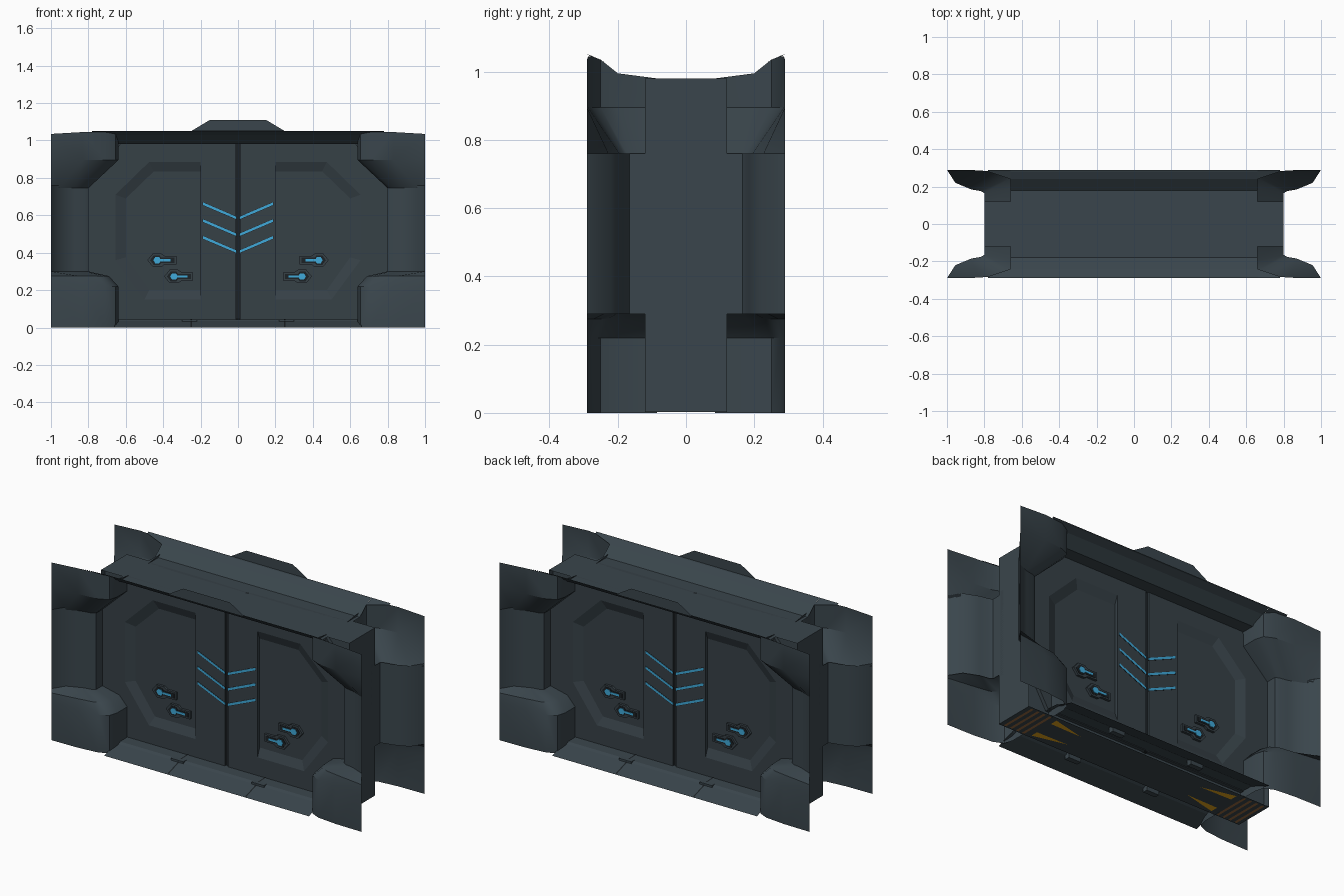
import bpy, bmesh, math

if "Cube" in bpy.data.objects:
    bpy.data.objects.remove(bpy.data.objects["Cube"])


def material(name, rgb):
    m = bpy.data.materials.new(name)
    m.diffuse_color = (*rgb, 1)
    m.use_nodes = True
    m.node_tree.nodes["Principled BSDF"].inputs["Base Color"].default_value = m.diffuse_color
    return m


FRAME = material("slate frame", (.042, .06, .072))
DOOR = material("dark slate door", (.037, .052, .062))
DARK = material("near black seam", (.012, .016, .019))
BLUE = material("blue light", (.05, .4, .7))
GOLD = material("gold marking", (.75, .36, .01))
ORANGE = material("dull orange underside", (.3, .14, .05))


def finish(bm, name, mat, smooth=False):
    """Make the object and mirror it left-right and front-back."""
    me = bpy.data.meshes.new(name)
    bm.to_mesh(me)
    bm.free()
    ob = bpy.data.objects.new(name, me)
    bpy.context.collection.objects.link(ob)
    me.materials.append(mat)
    mod = ob.modifiers.new("mirror", 'MIRROR')
    mod.use_axis = (True, True, False)
    if smooth:
        bpy.ops.object.select_all(action='DESELECT')
        ob.select_set(True)
        bpy.context.view_layer.objects.active = ob
        bpy.ops.object.shade_smooth_by_angle(angle=math.radians(35))
    return ob


def loft(name, rows, mat, closed=False, cap=False, smooth=False):
    """Sheet through matching rows of points, facing the front."""
    bm = bmesh.new()
    vs = [[bm.verts.new(p) for p in r] for r in rows]
    n = len(rows[0])
    for a, b in zip(vs, vs[1:]):
        for i in range(n if closed else n - 1):
            j = (i + 1) % n
            bm.faces.new((a[i], a[j], b[j], b[i]))
    if cap:
        bm.faces.new(vs[-1])
    bmesh.ops.recalc_face_normals(bm, faces=bm.faces)
    bm.normal_update()
    if sum(f.normal.y * f.calc_area() for f in bm.faces) > 0:
        bmesh.ops.reverse_faces(bm, faces=bm.faces)
    return finish(bm, name, mat, smooth)


def prism(name, pts, y0, y1, mat):
    """Front-view outline extruded in depth."""
    bm = bmesh.new()
    a = [bm.verts.new((x, y0, z)) for x, z in pts]
    b = [bm.verts.new((x, y1, z)) for x, z in pts]
    n = len(pts)
    bm.faces.new(a)
    bm.faces.new(b)
    for i in range(n):
        j = (i + 1) % n
        bm.faces.new((a[i], a[j], b[j], b[i]))
    bmesh.ops.recalc_face_normals(bm, faces=bm.faces)
    return finish(bm, name, mat)


def rect(x0, x1, z0, z1):
    return [(x0, z0), (x1, z0), (x1, z1), (x0, z1)]


# Core slab behind the doors
bm = bmesh.new()
bmesh.ops.create_cube(bm, size=1)
for v in bm.verts:
    v.co = (v.co.x * 1.6, v.co.y * .16, .491 + v.co.z * .978)
core = finish(bm, "core_slab", FRAME)
core.modifiers.clear()

# Casing around the slab: sides, top and underside
casing = [(0, .98), (.8, .98), (.8, .002), (0, .002)]
loft("core_casing", [[(x, y, z) for x, z in casing] for y in (-.07, -.12)], FRAME)

# Door leaf: raised rim sloping into a recessed panel
outer = [(.01, .98), (.63, .98), (.8, .78), (.8, .28), (.66, .04), (.01, .04)]
rim = [(.2, .885), (.475, .885), (.655, .71), (.655, .36), (.5, .15), (.2, .15)]
inner = [(.2, .835), (.45, .835), (.6, .69), (.6, .375), (.475, .2), (.2, .2)]
loft("door_leaf", [[(x, y, z) for x, z in ring] for ring, y in
                   ((outer, -.085), (outer, -.106), (rim, -.106), (inner, -.086))],
     DOOR, closed=True, cap=True)
prism("door_seam", rect(0, .011, .04, .98), -.079, -.095, DARK)

# Side wings flaring out to the wall plane
wing = [(.8, -.085), (.8, -.165), (.82, -.176), (.87, -.185), (.955, -.22), (1, -.29)]
loft("side_wing", [[(x, y, z) for x, y in wing] for z in (.29, .76)], FRAME, smooth=True)

# Lower corner bumper with a sloped top
low = [(.64, -.085), (.64, -.2), (.655, -.25), (.71, -.275), (.83, -.287), (1, -.29)]
mid = [(.69, -.085), (.69, -.18), (.71, -.23), (.75, -.255), (.85, -.27), (1, -.29)]
loft("lower_corner", [
    [(x, y, 0) for x, y in low],
    [(x, y, .22) for x, y in low],
    [(x, y, .275) for x, y in mid],
    [(x, y, .3) for x, y in wing]], FRAME, smooth=True)

# Upper corner: underside slopes out, then a front face
high = [(.64, -.085), (.64, -.2), (.655, -.25), (.71, -.275), (.83, -.287), (1, -.29)]
tops = [.98, .995, 1.035, 1.045, 1.045, 1.035]
loft("upper_corner", [
    [(x, y, .745) for x, y in wing],
    [(x, y, .895) for x, y in high],
    [(x, y, z) for (x, y), z in zip(high, tops)]], FRAME, smooth=True)

# Header: soffit flaring up to the wall plane, with a crest plate
header = [(-.08, .98), (-.18, .98), (-.24, 1.03), (-.28, 1.05), (-.29, 1.052)]
loft("header_slope", [[(x, y, z) for y, z in header] for x in (0, .66)], FRAME)
loft("header_end", [[(.66, -.24, 1.03), (.66, -.29, 1.052)],
                    [(.78, -.28, 1.045), (.78, -.29, 1.052)]], FRAME)
loft("crest_plate", [[(0, -.29, 1.05), (.25, -.29, 1.05)],
                     [(0, -.29, 1.11), (.15, -.29, 1.11)]], FRAME)

# Threshold ramp and its joints
sill = [(-.08, .045), (-.17, .042), (-.185, .034), (-.29, 0)]
loft("threshold", [[(x, y, z) for y, z in sill] for x in (0, .66)], FRAME)
loft("threshold_joint", [[(x, y, z + .002) for y, z in sill] for x in (.246, .254)], DARK)
prism("threshold_block", rect(.22, .3, .01, .044), -.16, -.19, FRAME)

# Blue chevron strips on the centre of the door
for i in range(3):
    z = .585 - i * .09
    prism("chevron_groove", [(.008, z - .009), (.19, z + .069), (.19, z + .087), (.008, z + .009)],
          -.1, -.107, DARK)
    prism("chevron_light", [(.008, z - .006), (.187, z + .07), (.187, z + .084), (.008, z + .007)],
          -.1, -.108, BLUE)

# Latch plates: pointed housing, dark slot and blue light
for x, z in ((.42, .36), (.33, .273)):
    d = .036
    prism("latch_plate", [(x - .09, z - .022), (x - .03, z - .022), (x - .01, z - d), (x + .035, z - d),
                          (x + .065, z), (x + .035, z + d), (x - .01, z + d), (x - .03, z + .022),
                          (x - .09, z + .022)], -.084, -.1, DOOR)
    prism("latch_slot", [(x - .08, z - .014), (x - .01, z - .014), (x, z - .026), (x + .03, z - .026),
                         (x + .05, z), (x + .03, z + .026), (x, z + .026), (x - .01, z + .014),
                         (x - .08, z + .014)], -.095, -.102, DARK)
    prism("latch_light", [(x + .012 + .021 * math.cos(k * math.pi / 3),
                           z + .019 * math.sin(k * math.pi / 3)) for k in range(6)],
          -.096, -.105, BLUE)
    prism("latch_light_bar", rect(x - .06, x, z - .006, z + .006), -.096, -.104, BLUE)

# Markings on the underside
for i in range(4):
    x = .64 + i * .04
    loft("underside_stripe", [[(x, 0, 0), (x, -.11, 0)],
                              [(x + .016, 0, 0), (x + .016, -.11, 0)]], ORANGE)
loft("underside_wedge", [[(.4, -.05, 0), (.6, -.1, 0)],
                         [(.4, -.052, 0), (.6, -.055, 0)]], GOLD)
